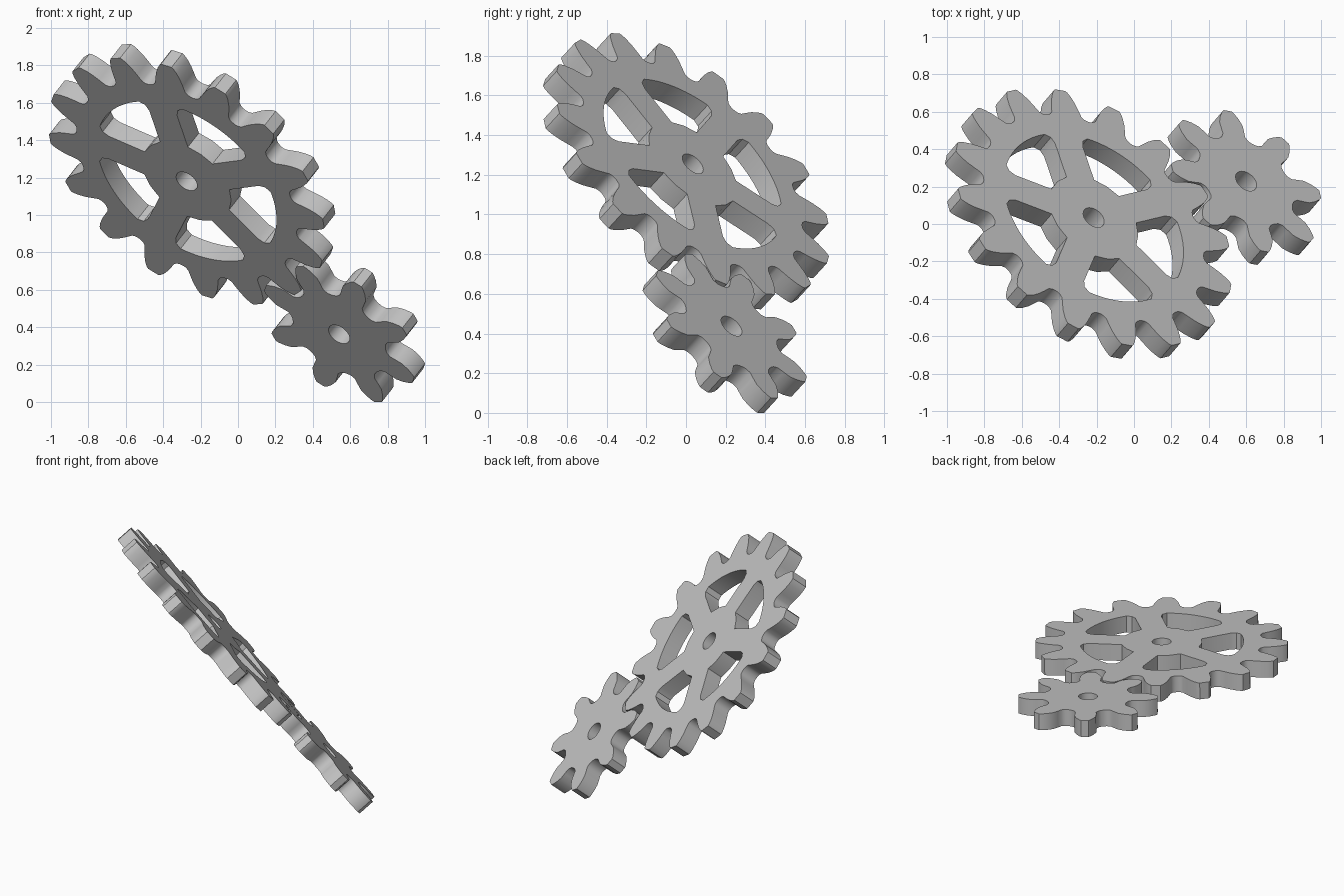
import bpy, bmesh
from math import pi, sin, cos, asin, radians
from mathutils import Vector, Matrix

if "Cube" in bpy.data.objects:
    bpy.data.objects.remove(bpy.data.objects["Cube"])

THICKNESS = 0.118
BIG_CENTRE = Vector((-0.245, 0.0, 1.218))
SMALL_CENTRE = Vector((0.57, 0.195, 0.40))

# Tilted frame shared by both gears: u joins the centres, n is the axle
u = (SMALL_CENTRE - BIG_CENTRE).normalized()
n = Vector((0.5, 0.585, 0.638))
n = (n - u * n.dot(u)).normalized()
v = n.cross(u)

steel = bpy.data.materials.new("steel_grey")
steel.use_nodes = True
GREY = (0.55, 0.55, 0.55, 1)
steel.diffuse_color = GREY
steel.node_tree.nodes["Principled BSDF"].inputs["Base Color"].default_value = GREY


def polar(r, a):
    return (r * cos(a), r * sin(a))


def toothed_outline(teeth, phase, profile):
    """Profile is (radius, half width) from valley to tip."""
    pts = []
    for k in range(teeth):
        a = phase + 2 * pi * k / teeth
        pts += [polar(r, a - w / r) for r, w in profile]
        pts += [polar(r, a + w / r) for r, w in reversed(profile)]
    return pts


def circle(r, count=32):
    return [polar(r, 2 * pi * i / count) for i in range(count)]


def spoke_window(middle, spokes=5, gap=0.09, hub=0.275, rim=0.555):
    """Opening between two straight spokes, hub and rim."""
    half = pi / spokes
    inner = half - asin(gap / hub)
    side = half - asin(gap / 0.49)
    corner = half - asin(0.105 / 0.53)
    outer = half - asin(0.14 / rim)
    pts = [polar(hub, middle + inner * s) for s in (1, 0, -1)]
    pts += [polar(0.49, middle - side), polar(0.53, middle - corner)]
    pts += [polar(rim, middle + outer * (i / 6 - 1)) for i in range(13)]
    pts += [polar(0.53, middle + corner), polar(0.49, middle + side)]
    return pts


def make_gear(name, centre, loops):
    # Filled flat curve with holes, extruded to a plate
    curve = bpy.data.curves.new(name + "_outline", "CURVE")
    curve.dimensions = "2D"
    curve.fill_mode = "BOTH"
    curve.extrude = THICKNESS / 2
    for loop in loops:
        spline = curve.splines.new("POLY")
        spline.points.add(len(loop) - 1)
        for point, (x, y) in zip(spline.points, loop):
            point.co = (x, y, 0, 1)
        spline.use_cyclic_u = True
    helper = bpy.data.objects.new(name + "_helper", curve)
    bpy.context.collection.objects.link(helper)
    graph = bpy.context.evaluated_depsgraph_get()
    mesh = bpy.data.meshes.new_from_object(helper.evaluated_get(graph))
    bpy.data.objects.remove(helper)

    bm = bmesh.new()
    bm.from_mesh(mesh)
    bmesh.ops.remove_doubles(bm, verts=bm.verts, dist=0.0005)
    bmesh.ops.recalc_face_normals(bm, faces=bm.faces)
    bm.to_mesh(mesh)
    bm.free()
    mesh.name = name
    mesh.materials.clear()
    mesh.materials.append(steel)

    gear = bpy.data.objects.new(name, mesh)
    bpy.context.collection.objects.link(gear)
    frame = Matrix((u, v, n)).transposed().to_4x4()
    gear.matrix_world = Matrix.Translation(centre) @ frame
    bpy.ops.object.select_all(action="DESELECT")
    gear.select_set(True)
    bpy.context.view_layer.objects.active = gear
    bpy.ops.object.shade_smooth_by_angle(angle=radians(35))


# Large spoked gear
big_tooth = [(0.68, 0.125), (0.685, 0.108), (0.70, 0.094), (0.74, 0.085),
             (0.78, 0.075), (0.82, 0.059), (0.845, 0.044), (0.855, 0.033)]
windows = [spoke_window(pi / 5 + 2 * pi * k / 5) for k in range(5)]
make_gear("large_gear", BIG_CENTRE,
          [toothed_outline(16, 0, big_tooth), circle(0.065)] + windows)

# Small solid gear, turned half a tooth to mesh
small_tooth = [(0.29, 0.105), (0.295, 0.086), (0.315, 0.071), (0.35, 0.073),
               (0.39, 0.074), (0.43, 0.058), (0.46, 0.038), (0.472, 0.025)]
make_gear("small_gear", SMALL_CENTRE,
          [toothed_outline(8, pi / 8, small_tooth), circle(0.065)])
